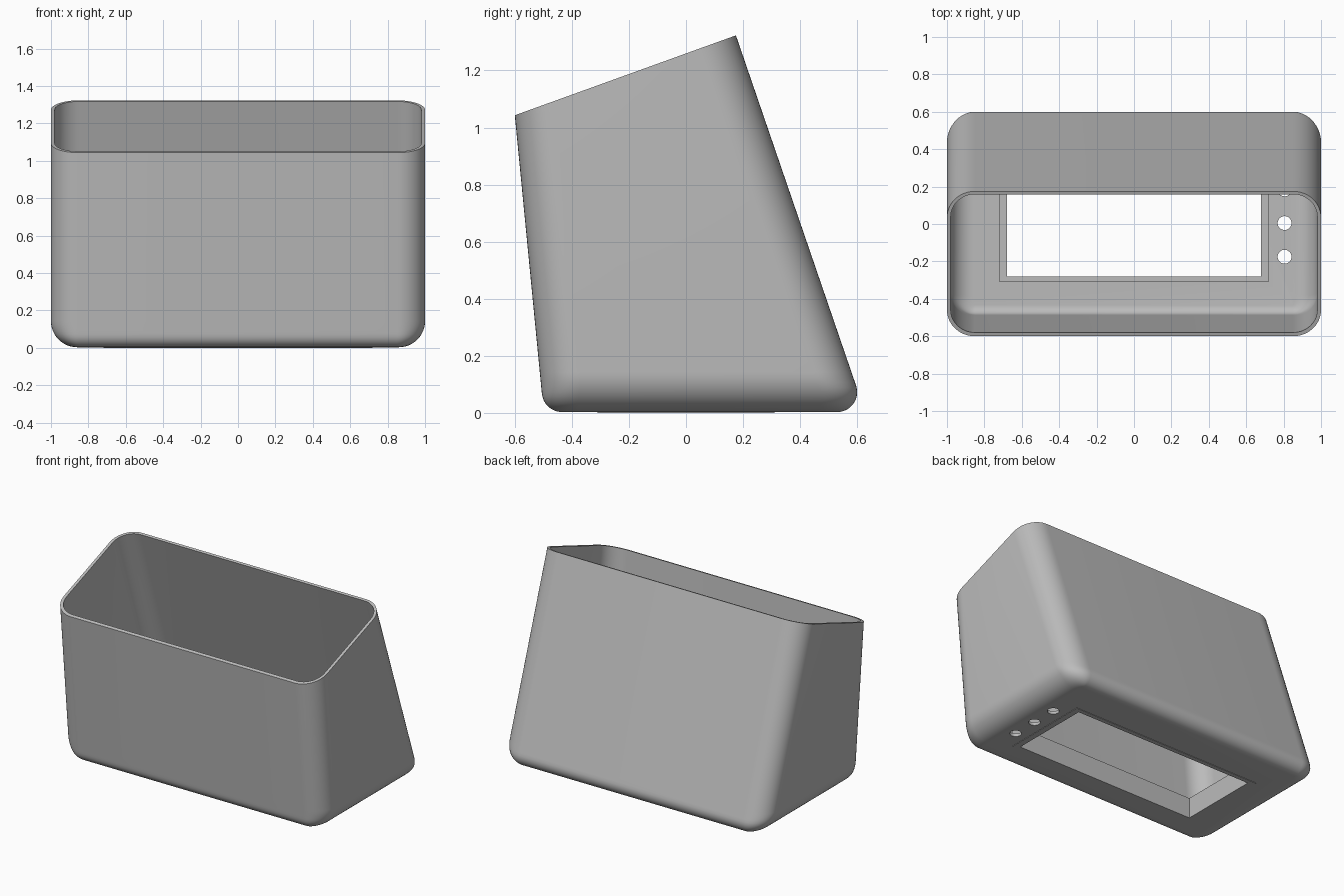
import bpy, bmesh
from math import sin, cos, pi, sqrt
from mathutils import Matrix, Vector

if "Cube" in bpy.data.objects:
    bpy.data.objects.remove(bpy.data.objects["Cube"])

WALL = 0.02       # shell thickness
SIDE_R = 0.14     # rounding of vertical corners and side bottom edges
EDGE_R = 0.07     # rounding of front and back bottom edges
LIFT = 0.003      # shell sits slightly above the collar's underside
STEPS = 12

grey = bpy.data.materials.new("plain_grey")
grey.use_nodes = True
grey.diffuse_color = (0.5, 0.5, 0.5, 1)
grey.node_tree.nodes["Principled BSDF"].inputs["Base Color"].default_value = grey.diffuse_color


def make_object(name, bm):
    bmesh.ops.recalc_face_normals(bm, faces=bm.faces)
    mesh = bpy.data.meshes.new(name)
    bm.to_mesh(mesh)
    bm.free()
    mesh.materials.append(grey)
    obj = bpy.data.objects.new(name, mesh)
    bpy.context.collection.objects.link(obj)
    return obj


def add_box(bm, hx, hy, z0, z1):
    size = Matrix.Diagonal((2 * hx, 2 * hy, z1 - z0, 1))
    move = Matrix.Translation((0, 0, (z0 + z1) / 2))
    bmesh.ops.create_cube(bm, size=1, matrix=move @ size)


def rounded_rect(hx, y0, y1, rx, ry):
    """Outline of a rounded rectangle, counter-clockwise."""
    points = []
    corners = [(1, y1 - ry), (-1, y1 - ry), (-1, y0 + ry), (1, y0 + ry)]
    for quarter, (side, cy) in enumerate(corners):
        for i in range(STEPS + 1):
            a = (quarter + i / STEPS) * pi / 2
            points.append((side * (hx - rx) + rx * cos(a), cy + ry * sin(a)))
    return points


def front_y(z, t):
    if z < 0.063:
        return -0.435 - sqrt(max(0, (EDGE_R - t) ** 2 - (z - EDGE_R) ** 2))
    return -0.505 + t - (z - 0.063) * 0.0972


def back_y(z, t):
    if z < 0.093:
        return 0.53 + sqrt(max(0, (EDGE_R - t) ** 2 - (z - EDGE_R) ** 2))
    return 0.596 - t * 1.06 - (z - 0.093) * 0.343


def rim_z(y):
    return 1.04 + (y + 0.6) * 0.28 / 0.775


def skin(t):
    """Rings from the floor to the slanted rim, inset by t."""
    rings = []
    r = SIDE_R - t
    for i in range(STEPS + 1):
        a = i / STEPS * pi / 2
        z = t + r * (1 - cos(a))
        inset = r * (1 - sin(a))
        y0, y1 = front_y(z, t), back_y(z, t)
        outline = rounded_rect(1 - t - inset, y0, y1, r - inset + 0.01, r - inset / 2)
        rings.append([Vector((x, y, z)) for x, y in outline])
    outline = rounded_rect(1 - t, -0.6 + t, 0.175 - t * 0.8, r + 0.01, r)
    rings.append([Vector((x, y, rim_z(y))) for x, y in outline])
    return rings


# Hollow shell: outer skin up to the rim, inner skin back down to the floor
bm = bmesh.new()
rings = [[bm.verts.new(p + Vector((0, 0, LIFT))) for p in ring]
         for ring in skin(0) + skin(WALL)[::-1]]
for low, high in zip(rings, rings[1:]):
    n = len(low)
    for i in range(n):
        j = (i + 1) % n
        bm.faces.new((low[i], low[j], high[j], high[i]))
bm.faces.new(rings[0])
bm.faces.new(rings[-1])
shell = make_object("shell", bm)

# Floor window and the row of round holes beside it
bm = bmesh.new()
add_box(bm, 0.70, 0.295, -0.1, 0.1)
for y in (-0.175, 0.005, 0.185):
    bmesh.ops.create_cone(bm, cap_ends=True, segments=32, radius1=0.037, radius2=0.037,
                          depth=0.2, matrix=Matrix.Translation((0.805, y, 0)))
cutter = make_object("floor_cutter", bm)
cutter.hide_render = True
cut = shell.modifiers.new("floor_cut", 'BOOLEAN')
cut.operation = 'DIFFERENCE'
cut.solver = 'EXACT'
cut.object = cutter
bpy.context.view_layer.objects.active = shell
shell.select_set(True)
bpy.ops.object.modifier_apply(modifier=cut.name)
bpy.data.objects.remove(cutter)
bpy.ops.object.shade_smooth_by_angle(angle=0.5)

# Upright collar around the window
bm = bmesh.new()
loops = []
for hx, hy, z in ((0.72, 0.31, 0), (0.72, 0.31, 0.14), (0.68, 0.28, 0.14), (0.68, 0.28, 0)):
    loops.append([bm.verts.new((sx * hx, sy * hy, z))
                  for sx, sy in ((1, 1), (-1, 1), (-1, -1), (1, -1))])
for k in range(4):
    a, b = loops[k], loops[(k + 1) % 4]
    for i in range(4):
        j = (i + 1) % 4
        bm.faces.new((a[i], a[j], b[j], b[i]))
make_object("window_collar", bm)
